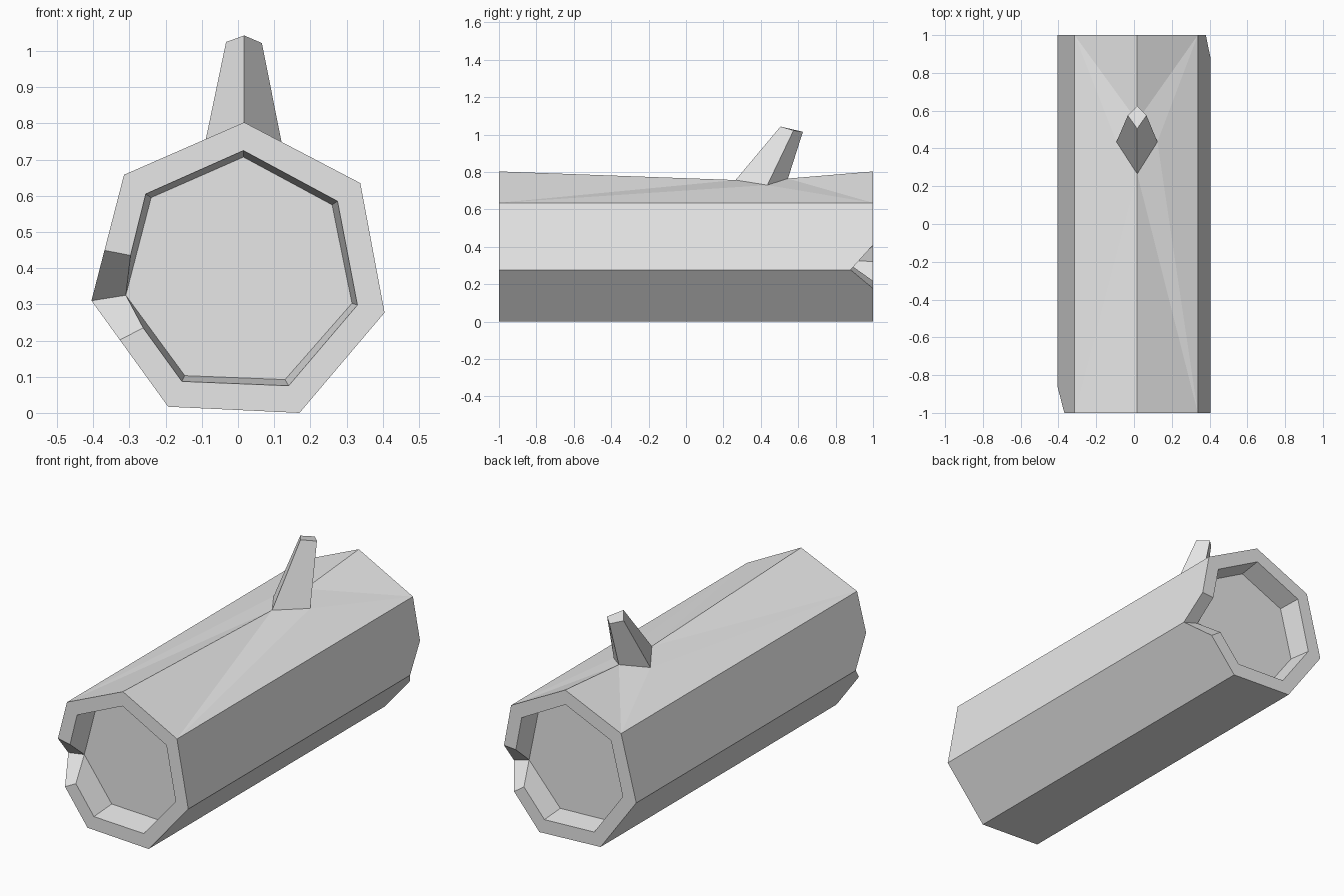
import bpy, bmesh
from mathutils import Vector

cube = bpy.data.objects.get("Cube")
if cube:
    bpy.data.objects.remove(cube, do_unlink=True)

# Single plain material
grey = bpy.data.materials.new("plain_grey")
grey.use_nodes = True
grey.diffuse_color = (0.8, 0.8, 0.8, 1)
bsdf = next(n for n in grey.node_tree.nodes if n.type == 'BSDF_PRINCIPLED')
bsdf.inputs["Base Color"].default_value = (0.8, 0.8, 0.8, 1)

# Seven-sided cross-sections (x, z), clockwise from the ridge
OUTER = [(.017, .803), (.338, .635), (.405, .277), (.17, 0),
         (-.193, .017), (-.405, .31), (-.315, .658)]
RIM = [(.015, .725), (.275, .585), (.33, .298), (.14, .075),
       (-.155, .087), (-.325, .322), (-.255, .605)]
FLOOR = [(.015, .707), (.26, .575), (.315, .303), (.13, .092),
         (-.147, .103), (-.31, .325), (-.24, .595)]
N = len(OUTER)


def make_object(name, polygons):
    """Join polygons given as point lists into one flat-shaded object."""
    bm = bmesh.new()
    for points in polygons:
        bm.faces.new([bm.verts.new(p) for p in points])
    bmesh.ops.remove_doubles(bm, verts=bm.verts, dist=0.0005)
    bmesh.ops.recalc_face_normals(bm, faces=bm.faces)
    mesh = bpy.data.meshes.new(name)
    bm.to_mesh(mesh)
    bm.free()
    mesh.materials.append(grey)
    obj = bpy.data.objects.new(name, mesh)
    bpy.context.collection.objects.link(obj)


def log_end(y, depth, notch, before, after):
    """Rim, recess and notch of one end; returns polygons and outer edges."""
    def ring(profile, at):
        return [Vector((x, at, z)) for x, z in profile]

    def cut(points, i):
        """Edge i of a ring, shortened where it meets the notch."""
        a, b = points[i], points[(i + 1) % N]
        if i == notch - 1:
            return [a, b.lerp(a, before)]
        if i == notch:
            return [a.lerp(b, after), b]
        return [a, b]

    outer, rim, floor = ring(OUTER, y), ring(RIM, y), ring(FLOOR, depth)
    tip = Vector((outer[notch].x, depth, outer[notch].z))
    polygons, edges = [floor], []
    for i in range(N):
        out, inn = cut(outer, i), cut(rim, i)
        polygons.append(out + inn[::-1])
        polygons.append(inn + [floor[(i + 1) % N], floor[i]])
        if i == notch - 1:
            polygons.append([out[1], inn[1], floor[notch], tip])
            out = out + [tip]
        elif i == notch:
            polygons.append([out[0], inn[0], floor[notch], tip])
            out = [tip] + out
        edges.append(out)
    return polygons, edges


# Branch stub rings: front, right, back, left
base = [Vector(p) for p in [(.017, .265, .757), (.124, .435, .73),
                            (.017, .545, .765), (-.093, .435, .737)]]
top = [Vector(p) for p in [(.017, .505, 1.043), (.066, .575, 1.022),
                           (.017, .625, 1.015), (-.033, .575, 1.025)]]

# Log: two hollowed ends joined by seven long sides
front_faces, front_edges = log_end(-1, -.86, 5, .37, .4)
back_faces, back_edges = log_end(1, .88, 2, .37, .36)
log = front_faces + back_faces
for i in range(1, N - 1):
    log.append(front_edges[i] + back_edges[i][::-1])

# The two upper sides sag towards the branch base
for i, ridge, side in ((0, 0, base[1]), (N - 1, 1, base[3])):
    f_ridge, f_low = front_edges[i][ridge], front_edges[i][1 - ridge]
    b_ridge, b_low = back_edges[i][ridge], back_edges[i][1 - ridge]
    log += [[f_ridge, f_low, base[0]], [base[0], f_low, side],
            [side, f_low, b_low], [side, b_low, base[2]],
            [base[2], b_low, b_ridge]]
make_object("hollow_log", log)

# Branch stub
stub = [base, top]
for i in range(4):
    j = (i + 1) % 4
    stub.append([base[i], base[j], top[j], top[i]])
make_object("branch_stub", stub)
